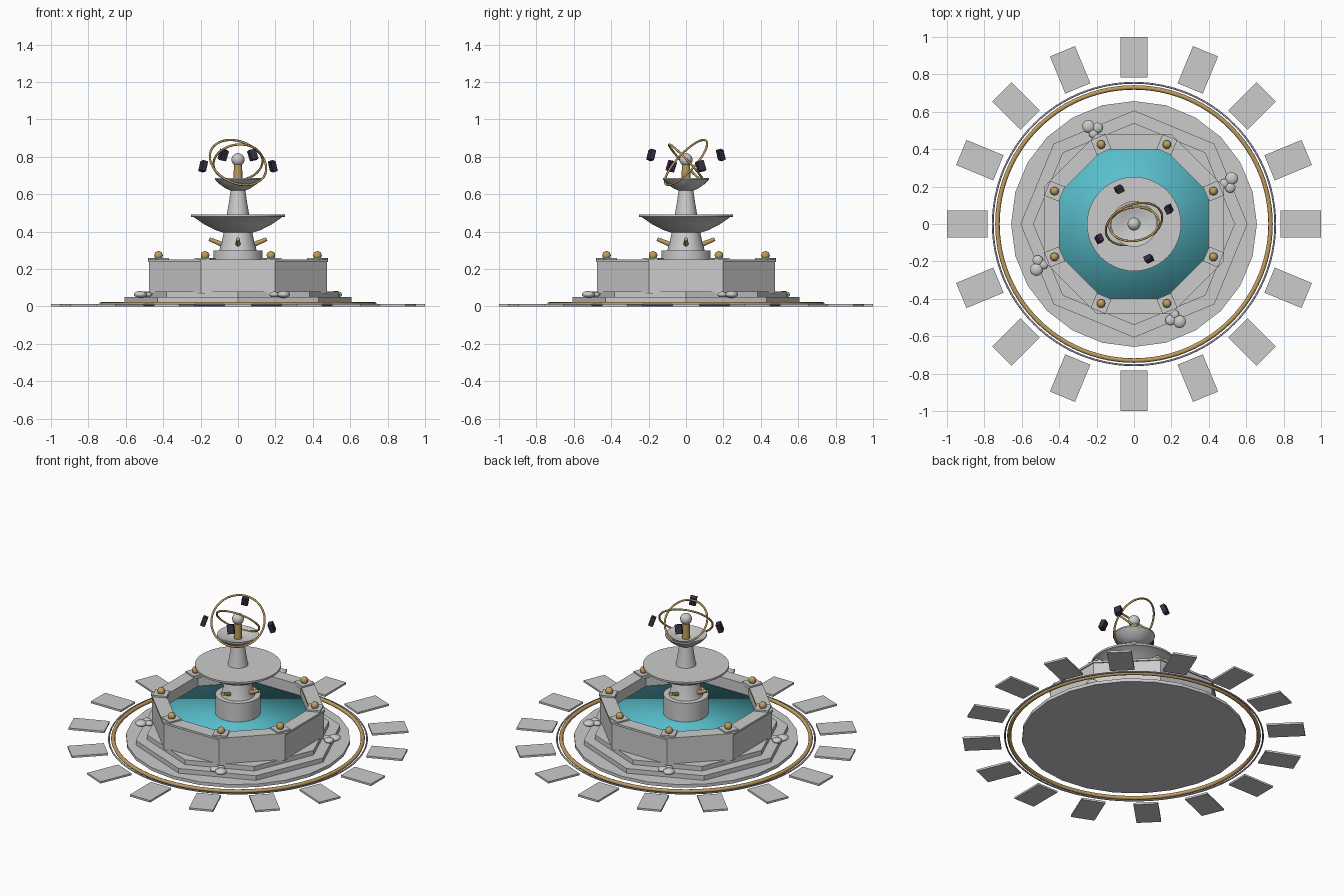
import bpy, bmesh
from math import sin, cos, pi, radians
from mathutils import Vector, Matrix

if "Cube" in bpy.data.objects:
    bpy.data.objects.remove(bpy.data.objects["Cube"])


def material(name, r, g, b):
    m = bpy.data.materials.new(name)
    m.use_nodes = True
    m.diffuse_color = (r, g, b, 1)
    m.node_tree.nodes["Principled BSDF"].inputs["Base Color"].default_value = (r, g, b, 1)
    return m


STONE = material("pale stone", 0.6, 0.6, 0.6)
WATER = material("teal water", 0.1, 0.52, 0.61)
GOLD = material("gold", 0.52, 0.34, 0.11)
CRYSTAL = material("dark violet", 0.035, 0.028, 0.06)
LAVENDER = material("lavender", 0.42, 0.38, 0.55)


def finish(name, bm, mat, smooth=None):
    """Turn a bmesh into an object; smooth is an edge angle in degrees."""
    bmesh.ops.recalc_face_normals(bm, faces=bm.faces)
    mesh = bpy.data.meshes.new(name)
    bm.to_mesh(mesh)
    bm.free()
    mesh.materials.append(mat)
    ob = bpy.data.objects.new(name, mesh)
    bpy.context.collection.objects.link(ob)
    if smooth:
        bpy.ops.object.select_all(action='DESELECT')
        ob.select_set(True)
        bpy.context.view_layer.objects.active = ob
        bpy.ops.object.shade_smooth_by_angle(angle=radians(smooth))
    return ob


def lathe(name, profile, segs, mat, turn=0.0, smooth=None, loop=False):
    """Revolve (radius, z) points about z; loop closes the profile, else the ends are capped."""
    bm = bmesh.new()
    rings = [[bm.verts.new((r * cos(turn + 2 * pi * i / segs), r * sin(turn + 2 * pi * i / segs), z))
              for i in range(segs)] for r, z in profile]
    pairs = list(zip(rings, rings[1:])) + ([(rings[-1], rings[0])] if loop else [])
    for a, b in pairs:
        for i in range(segs):
            j = (i + 1) % segs
            bm.faces.new((a[i], a[j], b[j], b[i]))
    if not loop:
        bm.faces.new(rings[0])
        bm.faces.new(rings[-1])
    return finish(name, bm, mat, smooth)


def torus(name, radius, tube, mat, loc, normal=(0, 0, 1), segs=64):
    circle = [(radius + tube * cos(a * pi / 4), tube * sin(a * pi / 4)) for a in range(8)]
    ob = lathe(name, circle, segs, mat, smooth=60, loop=True)
    ob.location = loc
    ob.rotation_euler = Vector(normal).to_track_quat('Z', 'Y').to_euler()
    return ob


def box(name, size, loc, mat, rot=(0, 0, 0)):
    bm = bmesh.new()
    bmesh.ops.create_cube(bm, size=1, matrix=Matrix.Diagonal((*size, 1)))
    ob = finish(name, bm, mat)
    ob.location, ob.rotation_euler = loc, rot
    return ob


def ball(name, radius, loc, mat, squash=1.0):
    bm = bmesh.new()
    bmesh.ops.create_uvsphere(bm, u_segments=16, v_segments=10, radius=radius,
                              matrix=Matrix.Diagonal((1, 1, squash, 1)))
    ob = finish(name, bm, mat, 80)
    ob.location = loc
    return ob


def polar(r, a, z):
    return Vector((r * cos(a), r * sin(a), z))


# Ground: paving slabs, border rings and base disc
for i in range(16):
    a = i * pi / 8
    box(f"paving_slab_{i + 1}", (0.215, 0.145, 0.012), polar(0.892, a, 0.006), STONE, (0, 0, a))
torus("gold_border", 0.73, 0.012, GOLD, (0, 0, 0.012), segs=96)
torus("lavender_border", 0.755, 0.005, LAVENDER, (0, 0, 0.008), segs=96)
lathe("base_disc", [(0.657, 0), (0.657, 0.02)], 24, STONE)

# Octagonal steps and basin
lathe("lower_step", [(0.607, 0.01), (0.607, 0.05)], 8, STONE)
lathe("upper_step", [(0.54, 0.05), (0.54, 0.08)], 8, STONE)
K = 1 / cos(pi / 8)
lathe("basin_wall", [(0.475 * K, 0.07), (0.475 * K, 0.237), (0.4 * K, 0.237), (0.4 * K, 0.07)],
      8, STONE, pi / 8, loop=True)
lathe("basin_rim", [(0.482 * K, 0.237), (0.482 * K, 0.25), (0.398 * K, 0.25), (0.398 * K, 0.237)],
      8, STONE, pi / 8, loop=True)
lathe("water", [(0.435, 0.1), (0.435, 0.18)], 24, WATER, smooth=180)

# Corner caps with gold balls
for i in range(8):
    a = pi / 8 + i * pi / 4
    box(f"corner_cap_{i + 1}", (0.085, 0.085, 0.022), polar(0.46, a, 0.249), STONE, (0, 0, a))
    ball(f"corner_ball_{i + 1}", 0.023, polar(0.46, a, 0.273), GOLD)

# Central tiers
lathe("pedestal", [(0.132, 0.1), (0.132, 0.3)], 32, STONE, smooth=40)
lathe("lower_column", [(0.1, 0.3), (0.088, 0.34), (0.074, 0.41)], 32, STONE, smooth=40)
lathe("large_bowl", [(0.08, 0.395), (0.12, 0.408), (0.185, 0.442), (0.235, 0.477), (0.252, 0.48),
                     (0.252, 0.492), (0.242, 0.492)], 48, STONE, smooth=40)
lathe("upper_column", [(0.06, 0.49), (0.048, 0.56), (0.038, 0.63)], 32, STONE, smooth=40)
lathe("small_bowl", [(0.04, 0.62), (0.065, 0.63), (0.1, 0.655), (0.122, 0.678), (0.122, 0.687),
                     (0.113, 0.687), (0.07, 0.667), (0.02, 0.66)], 32, STONE, smooth=40)

# Water spouts
for i in range(4):
    a = i * pi / 2
    spout = lathe(f"spout_{i + 1}", [(0.014, -0.045), (0.01, 0.045)], 12, GOLD, smooth=40)
    spout.location = polar(0.112, a, 0.343)
    spout.rotation_euler = polar(0.92, a, 0.38).to_track_quat('Z', 'Y').to_euler()

# Finial with tilted rings
lathe("finial_post", [(0.024, 0.65), (0.022, 0.77)], 16, GOLD, smooth=40)
ball("finial_ball", 0.035, (0, 0, 0.785), STONE)
torus("outer_ring", 0.158, 0.006, GOLD, (0, 0, 0.77), (0.3, -0.7, 0.65))
torus("inner_ring", 0.132, 0.006, GOLD, (0, 0, 0.77), (-0.1, 0.72, 0.68))

# Floating crystals
for i in range(4):
    a = radians(23) + i * pi / 2
    box(f"crystal_{i + 1}", (0.028, 0.04, 0.056), polar(0.202, a, 0.81 if i % 2 else 0.75),
        CRYSTAL, (radians(10), radians(-18), a))

# Pebble clusters on the steps
for i in range(4):
    a = radians(22) + i * pi / 2
    for j, (out, side, r) in enumerate([(0.575, 0.03, 0.034), (0.55, -0.012, 0.028),
                                        (0.53, 0.02, 0.025)]):
        p = polar(out, a, 0.064) + polar(side, a + pi / 2, 0)
        ball(f"pebble_{i + 1}_{j + 1}", r, p, STONE, 0.55)
